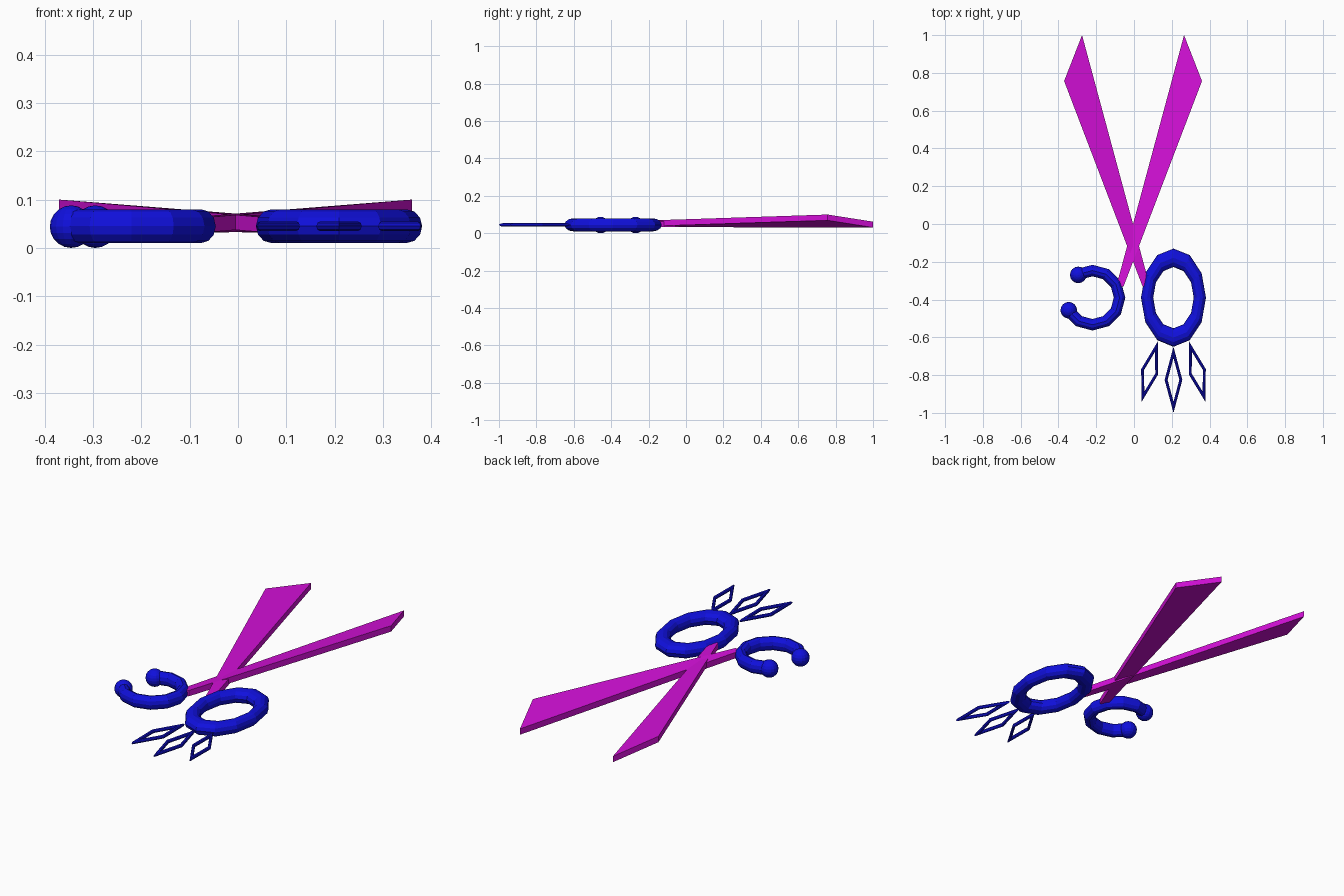
import bpy, bmesh
from math import cos, sin, pi, radians
from mathutils import Vector

cube = bpy.data.objects.get("Cube")
if cube:
    bpy.data.objects.remove(cube, do_unlink=True)


def material(name, rgb):
    m = bpy.data.materials.new(name)
    m.use_nodes = True
    m.diffuse_color = (*rgb, 1)
    m.node_tree.nodes["Principled BSDF"].inputs["Base Color"].default_value = (*rgb, 1)
    return m


blue = material("deep blue", (0.005, 0.005, 0.72))
magenta = material("magenta", (0.65, 0.005, 0.68))
MID = 0.045  # height of the centre plane


def finish(name, bm, mat):
    bmesh.ops.recalc_face_normals(bm, faces=bm.faces)
    mesh = bpy.data.meshes.new(name)
    bm.to_mesh(mesh)
    bm.free()
    mesh.materials.append(mat)
    ob = bpy.data.objects.new(name, mesh)
    bpy.context.collection.objects.link(ob)
    return ob


def ring(name, centre, u, v, tube, height, steps, start=0, end=360, sides=12):
    """Tube swept round an ellipse with half axes u and v; tube is its share of the radius."""
    bm = bmesh.new()
    closed = end - start == 360
    loops = []
    for i in range(steps if closed else steps + 1):
        a = radians(start + (end - start) * i / steps)
        out = Vector(u) * cos(a) + Vector(v) * sin(a)
        loop = []
        for j in range(sides):
            b = 2 * pi * j / sides
            p = Vector(centre) + out * (1 - tube + tube * cos(b))
            loop.append(bm.verts.new((p.x, p.y, MID + height * sin(b))))
        loops.append(loop)
    pairs = list(zip(loops, loops[1:]))
    if closed:
        pairs.append((loops[-1], loops[0]))
    else:
        bm.faces.new(loops[0])
        bm.faces.new(loops[-1])
    for p, q in pairs:
        for j in range(sides):
            k = (j + 1) % sides
            bm.faces.new((p[j], p[k], q[k], q[j]))
    return finish(name, bm, blue)


# Blades: twisted plates, mirrored, with the outer corner raised
def blade(name, side):
    outline = [(-0.089, -0.33, 0.033), (-0.05, -0.33, 0.033),
               (0.365, 0.757, 0.069), (0.27, 1.0, 0.031)]
    bm = bmesh.new()
    low = [bm.verts.new((side * x - 0.005, y, z)) for x, y, z in outline]
    high = [bm.verts.new((v.co.x, v.co.y, v.co.z + 0.031)) for v in low]
    bm.faces.new(low)
    bm.faces.new(high)
    for i in range(4):
        k = (i + 1) % 4
        bm.faces.new((low[i], low[k], high[k], high[i]))
    finish(name, bm, magenta)


blade("left_blade", 1)
blade("right_blade", -1)

# Oval finger loop
OVAL_X = 0.209
ring("oval_handle", (OVAL_X, -0.39), (0.172, 0), (0, 0.26), 0.188, 0.035, 12)

# Open finger loop with ball ends
centre, radius = Vector((-0.22, -0.39)), 0.174
ring("open_handle", centre, (radius, 0), (0, radius), 0.175, 0.035, 9, -150, 120)
for name, angle in (("rear_ball", 122), ("front_ball", 208)):
    a = radians(angle)
    p = centre + Vector((cos(a), sin(a))) * 0.142
    bm = bmesh.new()
    bmesh.ops.create_uvsphere(bm, u_segments=16, v_segments=10, radius=0.044)
    bmesh.ops.translate(bm, verts=bm.verts, vec=(p.x, p.y, 0.044))
    finish(name, bm, blue)

# Diamond frames hanging from the oval loop
ring("middle_diamond", (OVAL_X, -0.825), (0.047, 0), (0, 0.175), 0.17, 0.01, 4, sides=8)
for name, s in (("left_diamond", 1), ("right_diamond", -1)):
    ring(name, (OVAL_X + s * 0.126, -0.782), (s * 0.045, 0.014),
         (s * -0.043, 0.16), 0.17, 0.01, 4, sides=8)
